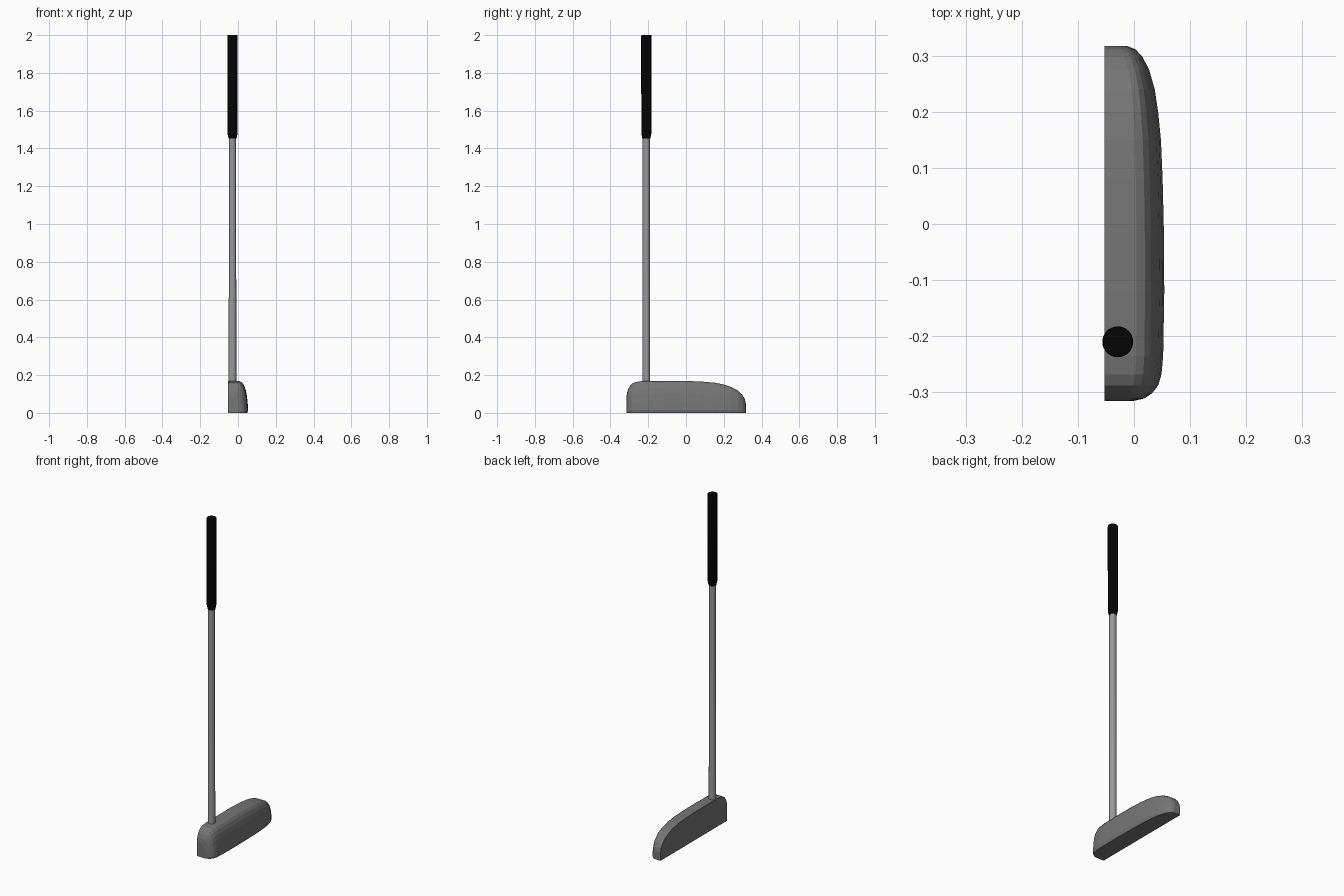
import bpy, bmesh, math

if "Cube" in bpy.data.objects:
    bpy.data.objects.remove(bpy.data.objects["Cube"])

FACE_X = -0.053          # flat striking face
AXIS = (-0.029, -0.21)   # shaft position


def paint(ob, name, v):
    mat = bpy.data.materials.new(name)
    mat.diffuse_color = (v, v, v, 1)
    mat.use_nodes = True
    mat.node_tree.nodes["Principled BSDF"].inputs["Base Color"].default_value = mat.diffuse_color
    ob.data.materials.append(mat)


def loft(name, rings, smooth=True):
    """Skin closed rings of equal length and cap both ends."""
    bm = bmesh.new()
    rows = [[bm.verts.new(p) for p in r] for r in rings]
    n = len(rows[0])
    for a, b in zip(rows, rows[1:]):
        for i in range(n):
            j = (i + 1) % n
            bm.faces.new((a[i], a[j], b[j], b[i]))
    bm.faces.new(rows[0])
    bm.faces.new(rows[-1])
    bmesh.ops.recalc_face_normals(bm, faces=bm.faces)
    me = bpy.data.meshes.new(name)
    bm.to_mesh(me)
    bm.free()
    ob = bpy.data.objects.new(name, me)
    bpy.context.collection.objects.link(ob)
    if smooth:
        bpy.ops.object.select_all(action='DESELECT')
        ob.select_set(True)
        bpy.context.view_layer.objects.active = ob
        bpy.ops.object.shade_smooth_by_angle(angle=math.radians(40))
    return ob


def turned(name, profile, sides=32):
    """Round part about the shaft axis from (radius, z) points."""
    rings = [[(AXIS[0] + r * math.cos(2 * math.pi * i / sides),
               AXIS[1] + r * math.sin(2 * math.pi * i / sides), z)
              for i in range(sides)] for r, z in profile]
    return loft(name, rings)


# Head: one faceted section, scaled in depth and height along y
section = [(0, 0), (0.96, 0), (1, 0.09), (0.97, 0.35), (0.92, 0.6), (0.86, 0.76),
           (0.78, 0.88), (0.68, 0.96), (0.54, 1), (0, 1)]
stations = [  # y, back edge x, top z
    (-0.315, 0.000, 0.085), (-0.311, 0.018, 0.112), (-0.302, 0.032, 0.135),
    (-0.288, 0.043, 0.153), (-0.268, 0.049, 0.163), (-0.235, 0.052, 0.168),
    (-0.12, 0.054, 0.169), (0.0, 0.053, 0.169), (0.08, 0.051, 0.166),
    (0.15, 0.048, 0.160), (0.20, 0.043, 0.150), (0.24, 0.037, 0.137),
    (0.275, 0.027, 0.118), (0.298, 0.015, 0.096), (0.311, 0.003, 0.074),
    (0.317, -0.012, 0.050)]
head = loft("putter_head",
            [[(FACE_X + u * (bx - FACE_X), y, v * top) for u, v in section]
             for y, bx, top in stations], smooth=False)
paint(head, "dark_metal", 0.18)

# Shaft, slightly thicker toward the head
shaft = turned("shaft", [(0.0205, 0.12), (0.020, 0.6), (0.019, 1.0), (0.019, 1.5)])
paint(shaft, "steel", 0.32)

# Black grip with a tapered lower end
grip = turned("grip", [(0.021, 1.452), (0.0265, 1.478), (0.0275, 1.99), (0.0265, 2.0)])
paint(grip, "grip_black", 0.0015)
